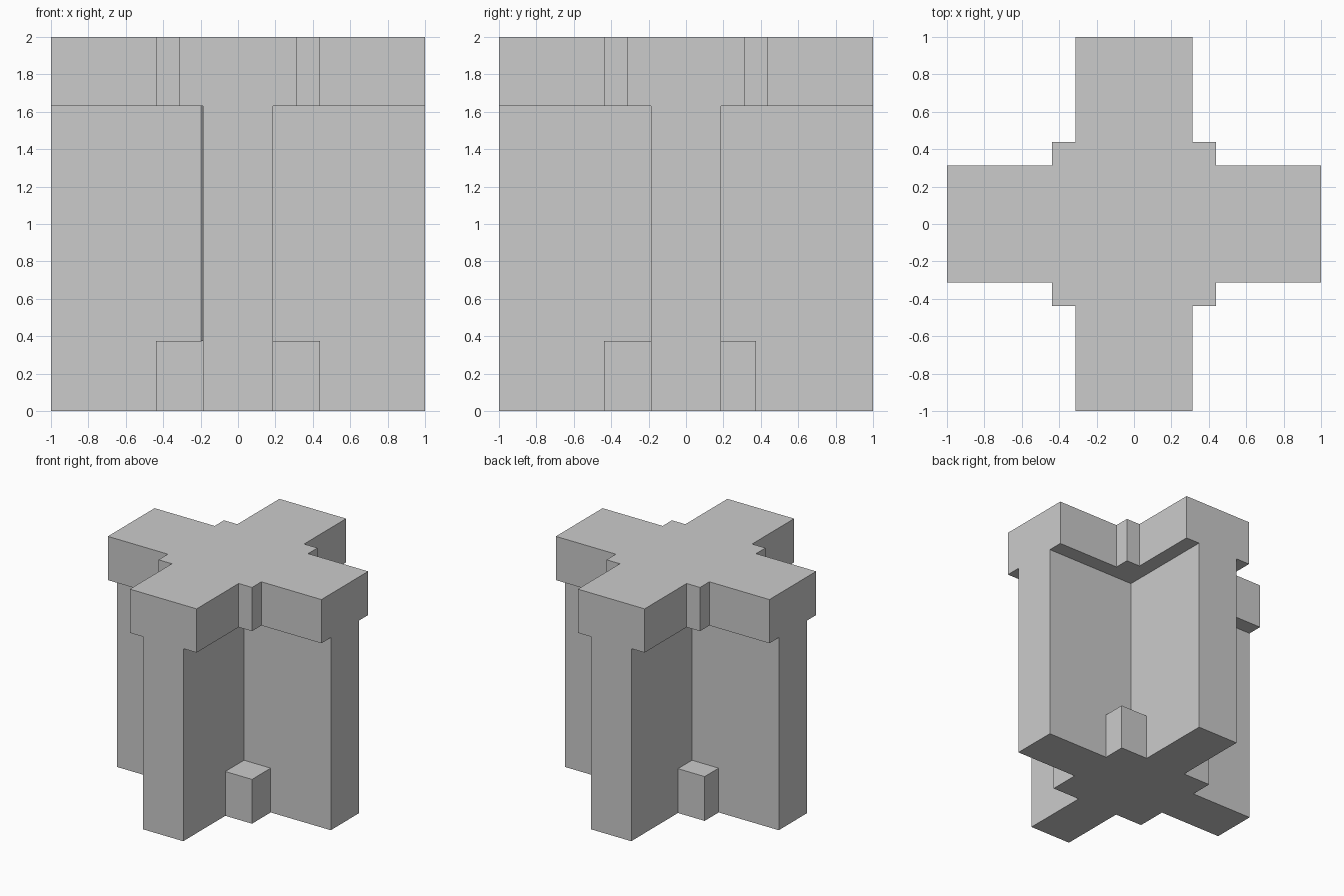
import bpy, bmesh

if "Cube" in bpy.data.objects:
    bpy.data.objects.remove(bpy.data.objects["Cube"])

grey = bpy.data.materials.new("plain grey")
grey.diffuse_color = (0.6, 0.6, 0.6, 1)
grey.use_nodes = True
grey.node_tree.nodes["Principled BSDF"].inputs["Base Color"].default_value = grey.diffuse_color


def cross_outline(w, corners):
    """Plus-shaped plan of half width w; corners holds the inner points
    of each quadrant, going counter-clockwise from the front right."""
    fr, br, bl, fl = corners
    return ([(-w, -1), (w, -1)] + fr + [(1, -w), (1, w)] + br
            + [(w, 1), (-w, 1)] + bl + [(-1, w), (-1, -w)] + fl)


def step(sx, sy, w, ox, oy):
    """Square block filling the inner corner of a quadrant."""
    pts = [(sx * w, sy * oy), (sx * ox, sy * oy), (sx * ox, sy * w)]
    return pts if sx * sy < 0 else pts[::-1]


def prism(name, outline, z0, z1, caps=True):
    bm = bmesh.new()
    low = [bm.verts.new((x, y, z0)) for x, y in outline]
    high = [bm.verts.new((x, y, z1)) for x, y in outline]
    n = len(outline)
    for i in range(n):
        j = (i + 1) % n
        bm.faces.new((low[i], low[j], high[j], high[i]))
    if caps:
        bm.faces.new(low[::-1])
        bm.faces.new(high)
    mesh = bpy.data.meshes.new(name)
    bm.to_mesh(mesh)
    bm.free()
    mesh.materials.append(grey)
    obj = bpy.data.objects.new(name, mesh)
    bpy.context.collection.objects.link(obj)


QUADRANTS = [(1, -1), (1, 1), (-1, 1), (-1, -1)]
W, TOP_W, STEP = 0.1875, 0.3125, 0.4375

# Foot with corner blocks; the two rear blocks are shallower
prism("foot", cross_outline(W, [
    step(sx, sy, W, STEP, 0.375 if sy > 0 else STEP) for sx, sy in QUADRANTS]),
    0, 0.375)

# Cross-shaped shaft, open where it meets the foot and the top;
# the front left inner corner is slightly undercut
prism("shaft", cross_outline(W, [
    [(sx * (0.2 if sx + sy == -2 else W), sy * W)] for sx, sy in QUADRANTS]),
    0.375, 1.63, caps=False)

# Wider cross-shaped top slab with stepped inner corners
prism("top_slab", cross_outline(TOP_W, [
    step(sx, sy, TOP_W, STEP, STEP) for sx, sy in QUADRANTS]),
    1.63, 2)
